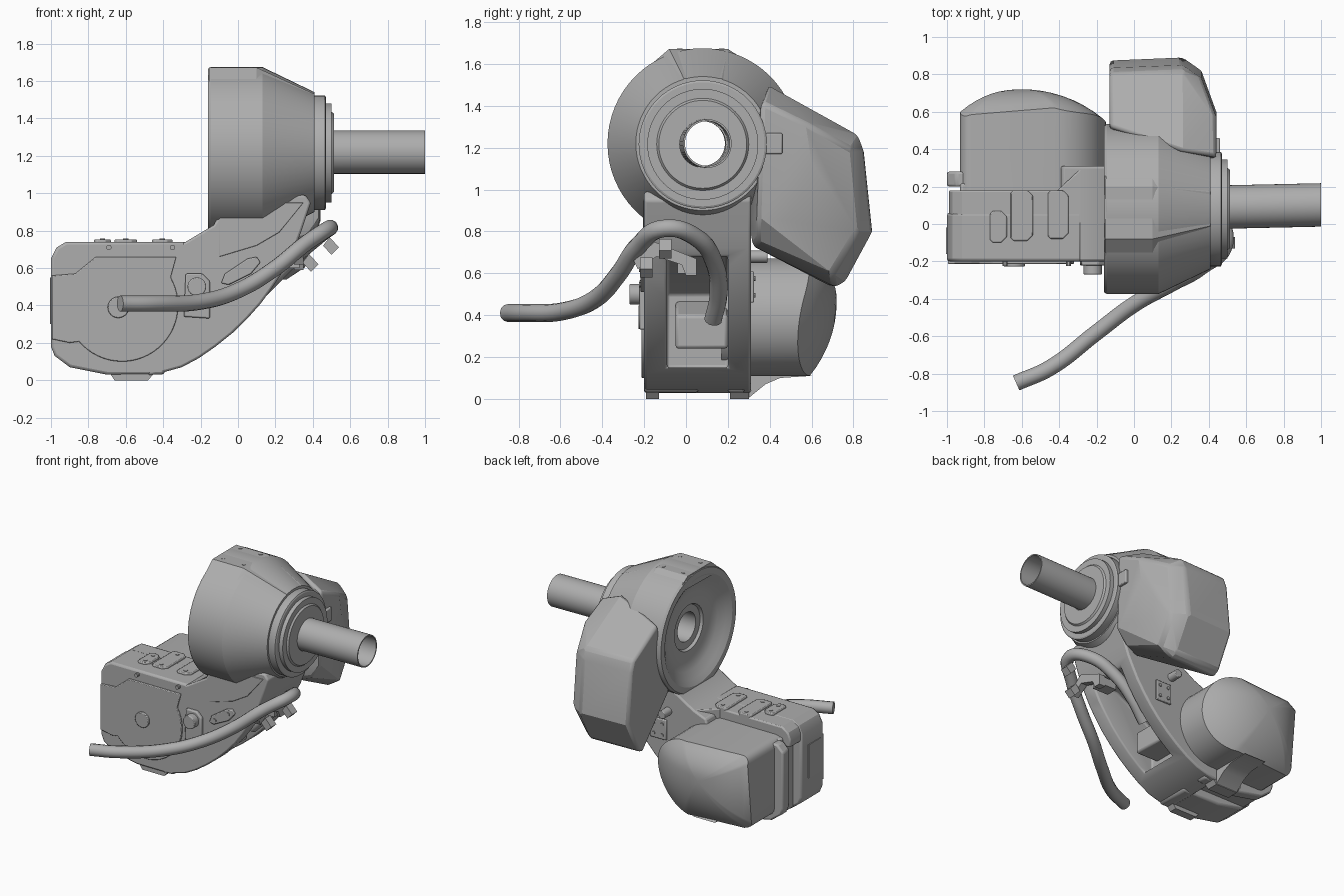
import bpy, bmesh, math
from mathutils import Vector

cube = bpy.data.objects.get("Cube")
if cube:
    bpy.data.objects.remove(cube, do_unlink=True)

grey = bpy.data.materials.new("machine grey")
grey.use_nodes = True
grey.diffuse_color = (0.42, 0.42, 0.42, 1)
grey.node_tree.nodes["Principled BSDF"].inputs["Base Color"].default_value = (0.42, 0.42, 0.42, 1)


def add_bevel(ob, width, limit=35):
    mod = ob.modifiers.new("rounded edges", "BEVEL")
    mod.width, mod.segments, mod.limit_method = width, 2, "ANGLE"
    mod.angle_limit = math.radians(limit)


def finish(name, bm, bevel=0.0, angle=30):
    """Turn a bmesh into a shaded object with optional rounded edges."""
    bmesh.ops.recalc_face_normals(bm, faces=bm.faces)
    me = bpy.data.meshes.new(name)
    bm.to_mesh(me)
    bm.free()
    ob = bpy.data.objects.new(name, me)
    bpy.context.collection.objects.link(ob)
    me.materials.append(grey)
    for o in bpy.context.selected_objects:
        o.select_set(False)
    ob.select_set(True)
    bpy.context.view_layer.objects.active = ob
    bpy.ops.object.shade_smooth_by_angle(angle=math.radians(angle))
    if bevel:
        add_bevel(ob, bevel)
    return ob


def place(axis, u, v, w):
    """Map profile coordinates (u, v) and depth w to space."""
    return {"x": (w, u, v), "y": (u, w, v), "z": (u, v, w)}[axis]


def prism(name, pts, axis, a, b, bevel=0.0):
    bm = bmesh.new()
    face = bm.faces.new([bm.verts.new(place(axis, u, v, a)) for u, v in pts])
    res = bmesh.ops.extrude_face_region(bm, geom=[face])
    move = Vector(place(axis, 0, 0, b - a))
    bmesh.ops.translate(bm, vec=move, verts=[g for g in res["geom"] if isinstance(g, bmesh.types.BMVert)])
    return finish(name, bm, bevel)


def rect(u0, u1, v0, v1):
    return [(u0, v0), (u1, v0), (u1, v1), (u0, v1)]


def arc(cu, cv, r, a0, a1, n):
    steps = [math.radians(a0 + (a1 - a0) * i / n) for i in range(n + 1)]
    return [(cu + r * math.cos(t), cv + r * math.sin(t)) for t in steps]


def disc(name, axis, u, v, r, a, b, n=24, bevel=0.0):
    return prism(name, arc(u, v, r, 0, 360 - 360 / n, n - 1), axis, a, b, bevel)


def lathe(name, profile, y, z, slope=0.0, n=64):
    """Spin a closed (radius, x) outline round an axis along x."""
    bm = bmesh.new()
    rings = []
    for i in range(n):
        t = 2 * math.pi * i / n
        rings.append([bm.verts.new((x, y + slope * x + r * math.cos(t), z + r * math.sin(t))) for r, x in profile])
    for i in range(n):
        p, q = rings[i], rings[(i + 1) % n]
        for j in range(len(profile)):
            k = (j + 1) % len(profile)
            bm.faces.new((p[j], p[k], q[k], q[j]))
    return finish(name, bm, 0, 25)


def hull(name, pts, bevel=0.0):
    bm = bmesh.new()
    for p in pts:
        bm.verts.new(p)
    res = bmesh.ops.convex_hull(bm, input=bm.verts)
    loose = {g for g in res["geom_interior"] + res["geom_unused"] if isinstance(g, bmesh.types.BMVert)}
    bmesh.ops.delete(bm, geom=list(loose), context="VERTS")
    bmesh.ops.dissolve_limit(bm, angle_limit=0.05, verts=bm.verts, edges=bm.edges)
    return finish(name, bm, bevel, 20)


def tube(name, pts, r):
    cu = bpy.data.curves.new(name, "CURVE")
    cu.dimensions = "3D"
    cu.bevel_depth = r
    cu.bevel_resolution = 4
    cu.use_fill_caps = True
    cu.resolution_u = 8
    sp = cu.splines.new("BEZIER")
    sp.bezier_points.add(len(pts) - 1)
    for bp, p in zip(sp.bezier_points, pts):
        bp.co = p
        bp.handle_left_type = bp.handle_right_type = "AUTO"
    ob = bpy.data.objects.new(name, cu)
    bpy.context.collection.objects.link(ob)
    cu.materials.append(grey)


# Upper housing with dished back, flange and slightly tilted hollow shaft
AY, AZ = 0.08, 1.22
lathe("upper_housing", [(0.115, -0.06), (0.16, -0.06), (0.17, -0.08), (0.25, -0.08), (0.31, -0.1), (0.36, -0.135),
      (0.4, -0.16), (0.445, -0.16), (0.455, -0.145), (0.455, 0.13), (0.32, 0.41), (0.115, 0.41)], AY, AZ)
lathe("output_flange", [(0.11, 0.39), (0.3, 0.39), (0.306, 0.41), (0.306, 0.465), (0.296, 0.47), (0.265, 0.47),
      (0.265, 0.5), (0.22, 0.5), (0.21, 0.512), (0.11, 0.512)], AY, AZ - 0.004)
lathe("output_shaft", [(0.116, -0.06), (0.116, 1.0), (0.107, 1.0), (0.107, -0.06)], AY, AZ, 0.022)
hull("top_pad", [(x, y, z) for x in (-0.155, 0.1) for y, z in ((-0.2, 1.57), (-0.08, 1.672), (0.2, 1.672), (0.34, 1.58))]
     + [(0.41, y, z) for y, z in ((-0.03, 1.5), (-0.01, 1.53), (0.17, 1.53), (0.19, 1.5))])
for x in (-0.1, 0.07):
    for y in (-0.03, 0.17):
        disc("pad_bolt", "z", x, y, 0.014, 1.665, 1.675, 10)
prism("flange_lug", rect(0.38, 0.46, 1.17, 1.27), "x", 0.39, 0.46, 0.006)

# Faceted side motor cover
rim = [(0.82, 1.26), (0.85, 1.18), (0.89, 0.8), (0.76, 0.56), (0.71, 0.535)]
hull("side_motor_cover",
     [(-0.13, 0.08 + (y - 0.08) * 0.98, z) for y, z in rim + [(0.39, 0.87), (0.53, 1.42)]]
     + [(0.26, y, z) for y, z in rim + [(0.32, 0.73), (0.3, 0.85), (0.39, 1.5)]]
     + [(0.36, y, z) for y, z in ((0.78, 1.2), (0.82, 0.8), (0.7, 0.6), (0.34, 0.76))]
     + [(0.44, y, z) for y, z in ((0.36, 1.42), (0.57, 1.32), (0.6, 1.13), (0.5, 0.85), (0.34, 0.87))], 0.02)

# Curved arm with a pocket in its outer side
arm = prism("curved_arm", [(-0.48, 0.025), (-0.39, 0.045), (-0.3, 0.07), (-0.21, 0.118), (-0.12, 0.18), (-0.03, 0.252),
            (0.05, 0.33), (0.12, 0.408), (0.18, 0.49), (0.23, 0.565), (0.27, 0.64), (0.31, 0.72), (0.34, 0.8),
            (0.39, 0.95), (0.36, 0.99), (-0.04, 0.99), (-0.13, 0.83), (-0.28, 0.74), (-0.38, 0.7), (-0.48, 0.4)],
            "y", -0.2, 0.31)
cutter = prism("pocket_cutter", [(-0.24, 0.15), (0.6, 0.15), (0.6, 0.68), (0.08, 0.68), (-0.24, 0.5)], "y", -0.09, 0.2)
cutter.hide_render = True
cutter.hide_set(True)
cut = arm.modifiers.new("pocket", "BOOLEAN")
cut.object, cut.operation, cut.solver = cutter, "DIFFERENCE", "EXACT"
add_bevel(arm, 0.012, 40)
hull("pocket_block", [(x, y, z) for x, top in ((-0.25, 0.47), (-0.06, 0.4)) for y in (-0.05, 0.2) for z in (0.24, top)], 0.015)
prism("neck_skirt", [(-0.1, 0.66), (0.1, 0.72), (0.22, 0.79), (0.35, 0.95), (-0.1, 0.95)], "y", -0.206, -0.18, 0.004)
prism("arm_back_hatch", rect(-0.06, 0.07, 0.46, 0.61), "y", 0.3, 0.325, 0.006)
for x in (-0.03, 0.04):
    for z in (0.495, 0.575):
        disc("back_hatch_bolt", "y", x, z, 0.012, 0.32, 0.332, 10)
disc("back_stub", "y", -0.07, 0.68, 0.03, 0.3, 0.39, 20, 0.005)

# Base gearbox, its core and rear rib
outline = [(-1, 0.18), (-0.98, 0.13), (-0.9, 0.07), (-0.7, 0.03), (-0.4, 0.03), (-0.3, 0.2), (-0.28, 0.74),
           (-0.92, 0.74), (-0.97, 0.71), (-1, 0.65)]
prism("gearbox_body", outline, "y", -0.2, 0.06, 0.015)
prism("gearbox_core", rect(-0.93, -0.3, 0.09, 0.66), "y", 0.03, 0.22, 0.015)
prism("gearbox_top_web", [(-0.99, 0.6), (-0.3, 0.6), (-0.3, 0.738), (-0.92, 0.738), (-0.97, 0.705), (-0.99, 0.66)],
      "y", 0.03, 0.18, 0.01)
prism("rear_rib", [(x, min(z, 0.65)) for x, z in outline[:7]] + [(-0.95, 0.65), (-1, 0.6)], "y", 0.2, 0.28, 0.012)
prism("arm_shoulder", [(-0.42, 0.17), (-0.27, 0.31), (-0.14, 0.31), (-0.14, 0.0), (-0.42, 0.0)], "z", 0.56, 0.738, 0.008)

# Front cover plate with round lower edge
prism("front_cover", [(-0.995, 0.56), (-0.995, 0.22), (-0.9, 0.2)] + arc(-0.62, 0.4, 0.3, 220, 390, 28)
      + [(-0.33, 0.66), (-0.76, 0.66), (-0.87, 0.57)], "y", -0.213, -0.19, 0.005)
disc("cover_knob", "y", -0.64, 0.39, 0.057, -0.228, -0.2, 24, 0.005)
prism("plug_plate", [(-0.29, 0.34), (-0.15, 0.33), (-0.15, 0.53), (-0.19, 0.57), (-0.28, 0.57)], "y", -0.222, -0.19, 0.008)
disc("plug", "y", -0.22, 0.5, 0.05, -0.27, -0.2, 24, 0.006)
prism("arm_hatch", [(-0.09, 0.52), (-0.05, 0.51), (0.07, 0.57), (0.12, 0.63), (0.1, 0.66), (0.05, 0.65), (-0.07, 0.57)],
      "y", -0.218, -0.19, 0.006)
for x, z in ((-0.04, 0.545), (0.07, 0.62), (-0.69, 0.71), (-0.35, 0.71)):
    disc("front_bolt", "y", x, z, 0.014, -0.225, -0.19, 10)
prism("end_hatch", rect(-0.16, -0.02, 0.3, 0.55), "x", -1.005, -0.97)

# Hatches and bolts on top of the gearbox
for x0, x1, y0, y1 in ((-0.77, -0.68, -0.1, 0.07), (-0.66, -0.54, -0.09, 0.18), (-0.46, -0.35, -0.08, 0.18)):
    c = 0.03
    prism("top_hatch", [(x0, y0 + c / 2), (x0 + c / 2, y0), (x1 - c, y0), (x1, y0 + c), (x1, y1 - c),
          (x1 - c, y1), (x0 + c / 2, y1), (x0, y1 - c / 2)], "z", 0.72, 0.753, 0.006)
    for y in (y0 + 0.04, y1 - 0.04):
        disc("hatch_bolt", "z", (x0 + x1) / 2, y, 0.014, 0.745, 0.757, 10)

# Domed lower motor cover: D-shaped sleeve closed by a rounded cap
side = arc(-0.43, 0.39, 0.28, -90, 90, 20) + arc(-0.87, 0.61, 0.06, 90, 180, 4) + arc(-0.87, 0.17, 0.06, 180, 270, 4)
bm = bmesh.new()


def cap_y(x, z):
    ball = math.sqrt(0.68 ** 2 - (x + 0.6) ** 2 - (z - 0.47) ** 2)
    return 0.04 + ball - 1.6 * max(0, z - 0.5) ** 2


loops = [[bm.verts.new((x, 0.17, z)) for x, z in side]]
for k in range(8):
    t = 1 - k / 8
    ring = [(-0.6 + (x + 0.6) * t, 0.45 + (z - 0.45) * t) for x, z in side]
    loops.append([bm.verts.new((x, cap_y(x, z), z)) for x, z in ring])
tip = bm.verts.new((-0.6, cap_y(-0.6, 0.45), 0.45))
n = len(side)
for p, q in zip(loops, loops[1:]):
    for i in range(n):
        bm.faces.new((p[i], p[(i + 1) % n], q[(i + 1) % n], q[i]))
for i in range(n):
    bm.faces.new((loops[-1][i], loops[-1][(i + 1) % n], tip))
bm.faces.new(loops[0])
finish("lower_motor_cover", bm, 0, 35)

# Feet and rear support
for a, b in ((-0.19, -0.13), (0.21, 0.3)):
    prism("foot", [(-0.7, 0.06), (-0.66, 0), (-0.48, 0), (-0.43, 0.06)], "y", a, b)
prism("rear_support", [(0.22, 0.0), (0.3, 0.005), (0.38, 0.07), (0.45, 0.1), (0.6, 0.11), (0.4, 0.2), (0.22, 0.2)],
      "x", -0.66, -0.48)

# Cable and the clips that hold it
tube("cable", [(-0.63, -0.85, 0.41), (-0.45, -0.77, 0.41), (-0.2, -0.58, 0.42), (0, -0.43, 0.48), (0.2, -0.32, 0.6),
     (0.36, -0.23, 0.73), (0.49, -0.1, 0.815), (0.43, 0.05, 0.77), (0.29, 0.135, 0.65), (0.14, 0.155, 0.5),
     (0.02, 0.13, 0.38)], 0.043)
prism("cable_bracket", [(-0.25, 0.66), (-0.15, 0.75), (0.05, 0.67), (0.05, 0.59), (0, 0.59), (-0.02, 0.64),
      (-0.14, 0.68), (-0.23, 0.62)], "x", 0.3, 0.35)
prism("bracket_foot", rect(-0.04, 0.05, 0.6, 0.66), "x", 0.2, 0.33)
for x, z, y in ((0.39, 0.63, -0.22), (0.5, 0.72, -0.13)):
    prism("cable_clip", [(x - 0.045, z), (x, z - 0.05), (x + 0.04, z - 0.01), (x - 0.01, z + 0.045)], "y", y, y + 0.06)
